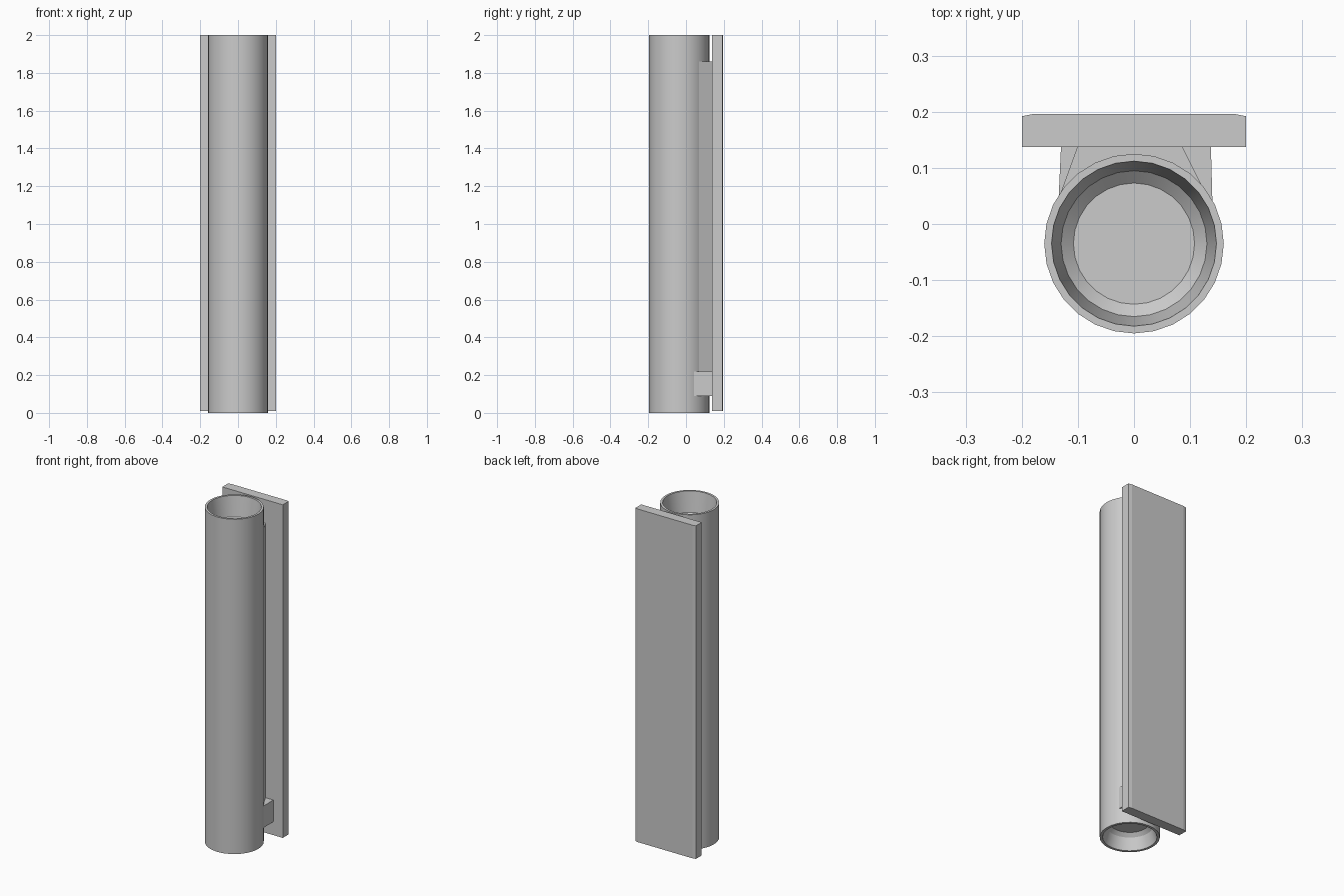
import bpy, bmesh, math

if "Cube" in bpy.data.objects:
    bpy.data.objects.remove(bpy.data.objects["Cube"])

CY = -0.035          # tube axis in y
SEG = 28


def make_object(name, bm, angle=None):
    bmesh.ops.recalc_face_normals(bm, faces=bm.faces[:])
    me = bpy.data.meshes.new(name)
    bm.to_mesh(me)
    bm.free()
    ob = bpy.data.objects.new(name, me)
    bpy.context.collection.objects.link(ob)
    if angle:
        bpy.ops.object.select_all(action='DESELECT')
        ob.select_set(True)
        bpy.context.view_layer.objects.active = ob
        bpy.ops.object.shade_smooth_by_angle(angle=math.radians(angle))
    return ob


def lathe(name, profile, seg):
    """Closed solid of rings (radius, z), with a flat cap at each end."""
    bm = bmesh.new()
    rings = []
    for r, z in profile:
        rings.append([bm.verts.new((r * math.sin(2 * math.pi * i / seg),
                                    CY - r * math.cos(2 * math.pi * i / seg), z))
                      for i in range(seg)])
    for a, b in zip(rings, rings[1:]):
        for i in range(seg):
            j = (i + 1) % seg
            bm.faces.new((a[i], a[j], b[j], b[i]))
    bm.faces.new(rings[0])
    bm.faces.new(rings[-1])
    return make_object(name, bm, 25)


def prism(name, outline, z0, z1):
    """Extrude an xy outline from z0 to z1."""
    bm = bmesh.new()
    face = bm.faces.new([bm.verts.new((x, y, z0)) for x, y in outline])
    ext = bmesh.ops.extrude_face_region(bm, geom=[face])
    for v in ext["geom"]:
        if isinstance(v, bmesh.types.BMVert):
            v.co.z = z1
    return make_object(name, bm)


# Tube: thin rim, tapering recess at each end
lathe("tube", [(0.105, 0.09), (0.125, 0.07), (0.145, 0.0), (0.16, 0.0),
               (0.16, 2.0), (0.147, 2.0), (0.13, 1.88), (0.108, 1.86)], SEG)

# Back plate with slightly bowed rear face
prism("back_plate", [(-0.2, 0.137), (0.2, 0.137), (0.2, 0.192), (0.18, 0.196),
                     (-0.18, 0.196), (-0.2, 0.192)], 0.01, 2.0)

# Web joining tube to plate
prism("web", [(-0.14, 0.03), (0.14, 0.03), (0.085, 0.14), (-0.1, 0.14)], 0.09, 1.86)

# Lower mounting block
prism("lower_bracket", [(-0.135, 0.03), (0.14, 0.03), (0.137, 0.14), (-0.13, 0.14)], 0.09, 0.22)
